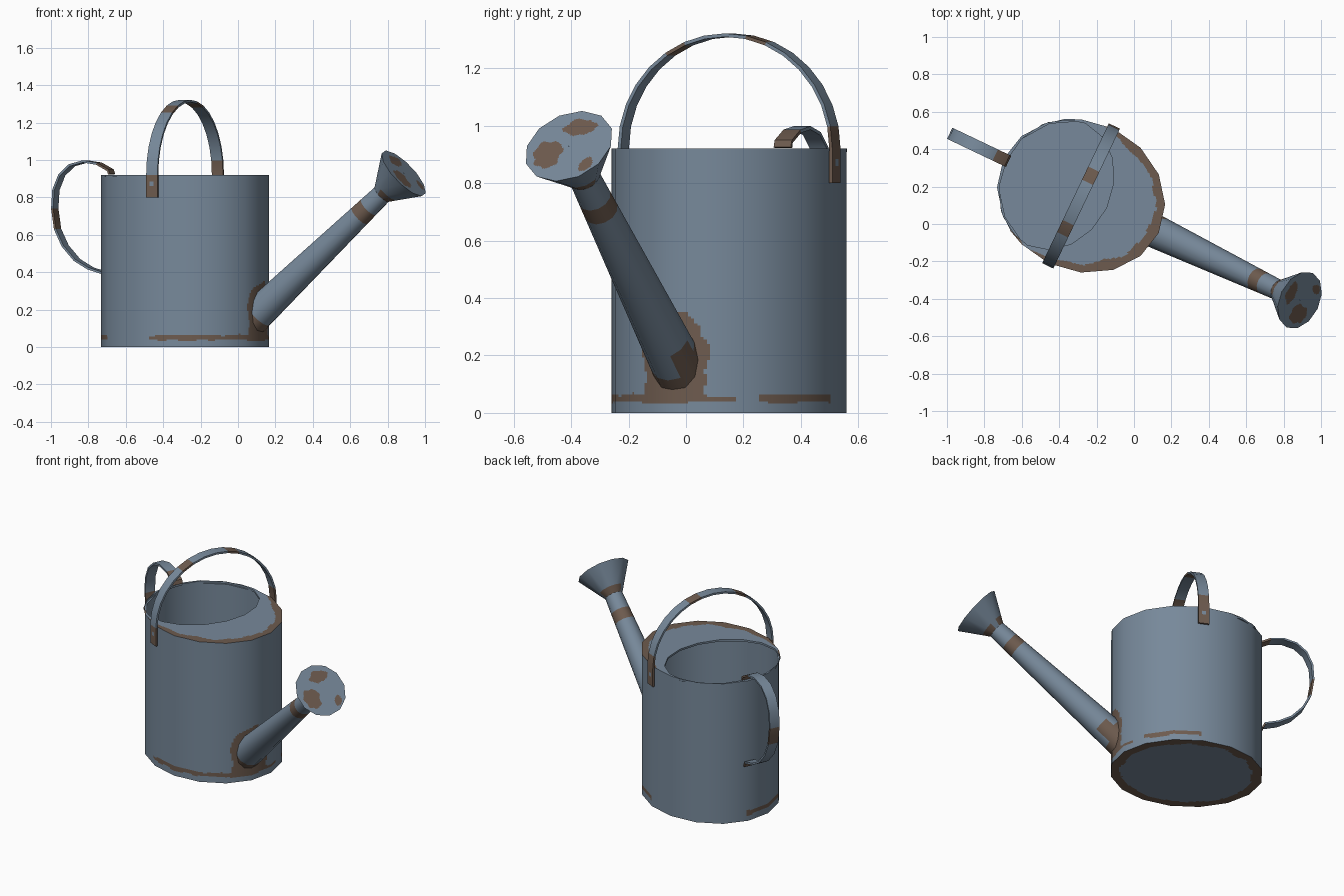
import bpy, math
from mathutils import Vector, noise

if "Cube" in bpy.data.objects:
    bpy.data.objects.remove(bpy.data.objects["Cube"])

A, B, H = 0.46, 0.40, 0.92          # oval body half axes and height
K = 14                              # fine columns per flat side (for rust edges)
TILT = math.radians(41)             # spout elevation


def material(name, col):
    m = bpy.data.materials.new(name)
    m.diffuse_color = (*col, 1)
    m.use_nodes = True
    m.node_tree.nodes["Principled BSDF"].inputs["Base Color"].default_value = m.diffuse_color
    return m


STEEL = material("blue_grey_steel", (0.185, 0.25, 0.325))
RUST = material("brown_rust", (0.155, 0.105, 0.077))


def wob(p, scale=14, amp=1.0, seed=0):
    return amp * noise.noise(Vector(p) * scale + Vector((seed, seed * 2, 0)))


def build(name, verts, faces, rule=None, angle=35, normals=None):
    """Mesh in the can's own frame: x towards the spout, y across."""
    me = bpy.data.meshes.new(name)
    me.from_pydata([tuple(v) for v in verts], [], faces)
    me.materials.append(STEEL)
    me.materials.append(RUST)
    for p in me.polygons:
        p.use_smooth = True
        if rule and rule(p.center.copy()):
            p.material_index = 1
    me.update()
    if normals:
        me.normals_split_custom_set_from_vertices(normals)
    else:
        me.set_sharp_from_angle(angle=math.radians(angle))
    ob = bpy.data.objects.new(name, me)
    ob.location = (-0.283, 0.15, 0)
    ob.rotation_euler = (0, 0, math.radians(-25.5))
    bpy.context.collection.objects.link(ob)
    return ob


def grid(name, rows, **kw):
    """Skin a list of closed rings."""
    n = len(rows[0])
    verts = [v for r in rows for v in r]
    faces = [(i * n + j, i * n + (j + 1) % n, (i + 1) * n + (j + 1) % n, (i + 1) * n + j)
             for i in range(len(rows) - 1) for j in range(n)]
    return build(name, verts, faces, **kw)


def oval(a, b, z, cx=0.0, sides=16, k=K):
    """Polygonal oval, each side cut into k pieces."""
    c = [Vector((cx + a * math.cos(2 * math.pi * i / sides),
                 b * math.sin(2 * math.pi * i / sides), z)) for i in range(sides)]
    return [c[i].lerp(c[(i + 1) % sides], t / k) for i in range(sides) for t in range(k)]


def blend(r0, r1, n):
    return [[p.lerp(q, i / n) for p, q in zip(r0, r1)] for i in range(n + 1)]


# --- body wall, rust around the spout root and along the foot
def wall_rust(p):
    th = math.degrees(math.atan2(p.y / B, p.x / A))
    n = wob(p, 16)
    if p.x > 0:
        if (p.y / 0.125) ** 2 + ((p.z - 0.2) / 0.145) ** 2 < 1 + 0.35 * n:
            return True
        if 0.04 < p.z < 0.14 and abs(p.y) < 0.115 + 0.02 * n:
            return True
    on = -93 < th < 32 or 43 < th < 88 or th > 178 or th < -135
    thick = 0.014 + 0.012 * wob(p, 9, 1, 3)
    if -47 < th < -28:
        thick -= 0.006
    return on and abs(p.z - 0.05) < thick


zs = [i * 0.008 for i in range(51)] + [H]
rows = [oval(A, B, z) for z in zs]
norms = [Vector((v.x / A ** 2, v.y / B ** 2, 0)).normalized() for r in rows for v in r]
grid("body_wall", rows, rule=wall_rust, normals=norms)


# --- half lid with off-centre opening
def lid_rust(p):
    th = math.degrees(math.atan2(p.y / B, p.x / A))
    r = math.hypot(p.x / A, p.y / B)
    w = 0.12 * min(1, (th + 130) / 60, (98 - th) / 20)
    return -130 < th < 98 and r > 1 - w + wob(p, 10, 0.05)


HOLE = (0.295, 0.36)
grid("lid", blend(oval(A, B, H), oval(*HOLE, H, -0.145), 24), rule=lid_rust)

# --- base plate with rust ring
grid("base_plate", blend(oval(0.001, 0.001, 0), oval(A, B, 0), 40),
     rule=lambda p: math.hypot(p.x / A, p.y / B) > 0.86 + wob(p, 10, 0.05))

# --- interior
grid("inner_wall", [oval(*HOLE, H, -0.145, k=1), oval(*HOLE, H - 0.012, -0.145, k=1),
                    oval(0.45, 0.39, H - 0.012, k=1), oval(0.45, 0.39, 0.015, k=1),
                    oval(0.001, 0.001, 0.015, k=1)])

# --- spout and rose share one tilted axis
ORG = Vector((0.397, 0, 0.148))
E = Vector((math.cos(TILT), 0, math.sin(TILT)))
V = Vector((0, 1, 0))
W = Vector((-math.sin(TILT), 0, math.cos(TILT)))


def tube_ring(s, r, k=1):
    return [ORG + E * s + V * p.x + W * p.y for p in oval(r, r, 0, sides=12, k=k)]


def along(p):
    return (p - ORG).dot(E)


NECK, END, R = 1.02, 1.19, 0.162


def spout_rust(p):
    s = along(p)
    return s < 0.03 or (s < 0.13 and p.y > 0.045) or 0.845 < s < 0.915


cuts = (0, 0.05, 0.1, 0.16, 0.5, 0.845, 0.915, NECK)
grid("spout", [tube_ring(0, 0.001)] +
     [tube_ring(s, 0.092 + (0.055 - 0.092) * s / NECK) for s in cuts], rule=spout_rust)


def throat_rust(p):
    return along(p) < NECK + 0.035 and wob(p, 12, 1, 5) > 0.0


grid("rose_cone", [tube_ring(NECK, 0.055), tube_ring(NECK + 0.04, 0.08),
                   tube_ring(END, R)], rule=throat_rust)


# --- rose face with rust blotches (centre across, centre up, radii)
def face_rust(p):
    d = p - ORG
    x, y = d.dot(V), d.dot(W)
    n = 1 + 0.7 * wob(p, 28)
    return any(((x - a) / rx) ** 2 + ((y - b) / ry) ** 2 < n for a, b, rx, ry in
               ((0.018, 0.086, 0.06, 0.036), (-0.07, -0.035, 0.055, 0.066),
                (0.09, -0.08, 0.027, 0.03)))


grid("rose_face", blend(tube_ring(END, R, 10), tube_ring(END, 0.001, 10), 32), rule=face_rust)


# --- strap handles: flat ribbon swept along a path, with side direction
def strap(name, path, side, width=0.066, thick=0.012, rule=None):
    pts = [Vector(p) for p in path]
    side = Vector(side)
    rows = []
    for i, p in enumerate(pts):
        t = (pts[min(i + 1, len(pts) - 1)] - pts[max(i - 1, 0)]).normalized()
        n = t.cross(side) * thick / 2
        s = side * width / 2
        rows.append([p - s - n, p + s - n, p + s + n, p - s + n])
    ob = grid(name, rows, rule=rule, angle=40)
    caps = [(rows[0][::-1]), rows[-1]]
    for c in caps:
        build(name + "_end", c, [(0, 1, 2, 3)], rule=rule)
    return ob


def carry_rust(p):
    return (p.z < 0.92 or (p.y > 0 and p.z < 0.97)
            or -0.24 < p.y < -0.16 or (0.1 < p.y < 0.17 and p.x < 0.1))


arc = [(0, 0.408 * math.cos(math.pi * i / 16), H + 0.395 * math.sin(math.pi * i / 16))
       for i in range(17)]
strap("carry_handle", [(0, 0.408, 0.80)] + arc + [(0, -0.408, 0.80)], (1, 0, 0),
      rule=carry_rust)

strap("back_handle",
      [(-0.435, 0, 0.923), (-0.442, 0, 0.945), (-0.51, 0, 0.98), (-0.59, 0, 0.992),
       (-0.67, 0, 0.972), (-0.73, 0, 0.92), (-0.765, 0, 0.84), (-0.772, 0, 0.74),
       (-0.755, 0, 0.63), (-0.71, 0, 0.54), (-0.64, 0, 0.465), (-0.56, 0, 0.42),
       (-0.475, 0, 0.395), (-0.462, 0, 0.365)], (0, 1, 0),
      rule=lambda p: p.z < 0.4 or (p.x > -0.52 and p.z > 0.9) or 0.66 < p.z < 0.72)

# --- rivet plates on the carry handle tabs
for sgn, nm in ((-1, "front"), (1, "rear")):
    y = sgn * 0.4155
    q = [(-0.012, y, 0.86), (0.012, y, 0.86), (0.012, y, 0.884), (-0.012, y, 0.884)]
    build(nm + "_rivet", q if sgn < 0 else q[::-1], [(0, 1, 2, 3)])
